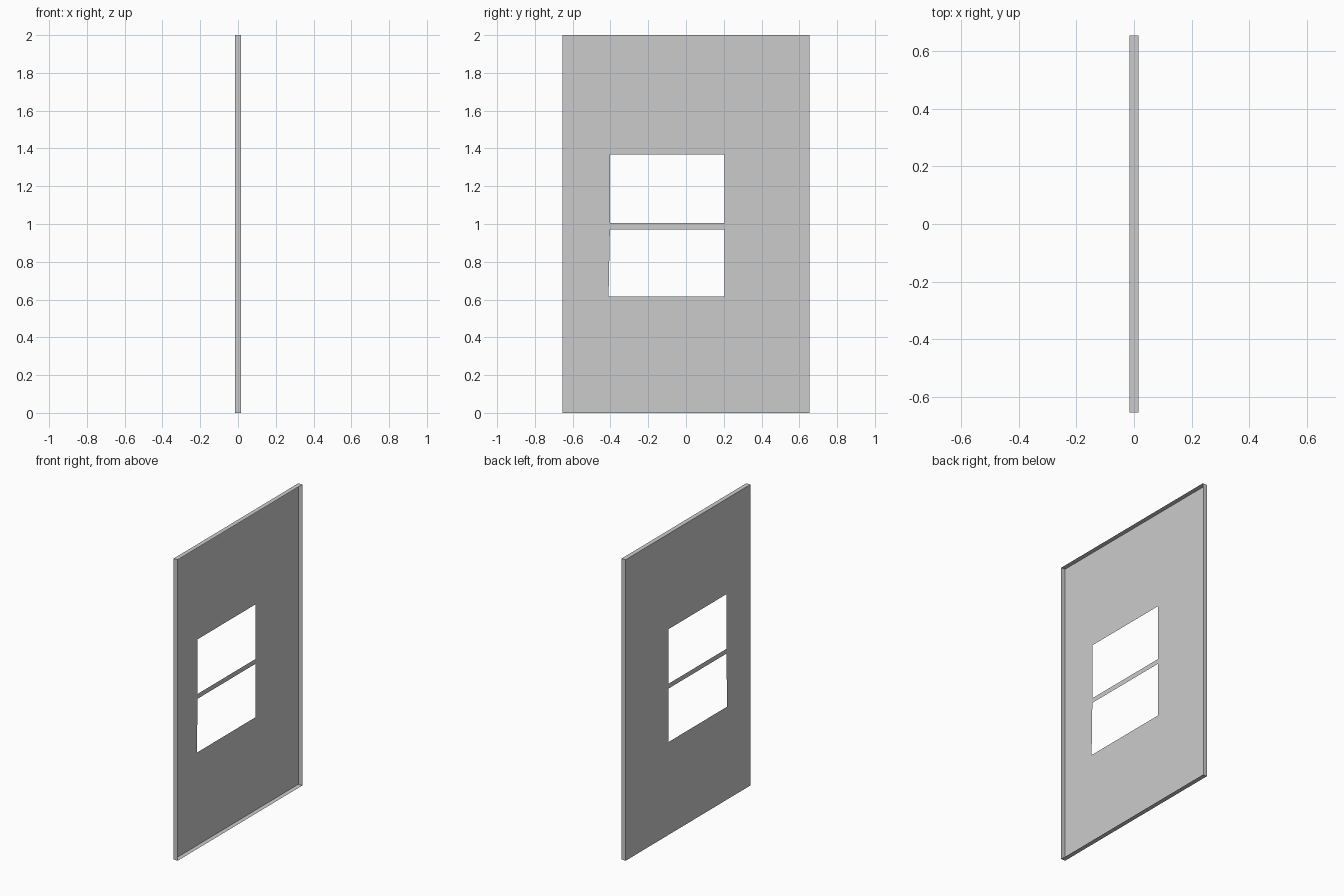
import bpy
import bmesh

if "Cube" in bpy.data.objects:
    bpy.data.objects.remove(bpy.data.objects["Cube"])

HALF_WIDTH, HEIGHT, DEPTH = 0.655, 2.0, 0.03
Y_LINES = [-HALF_WIDTH, -0.403, 0.205, HALF_WIDTH]
Z_LINES = [0.0, 0.617, 0.972, 1.004, 1.367, HEIGHT]
WINDOWS = {(1, 1), (1, 3)}  # column, row of the two openings

bm = bmesh.new()

# Thin sheet on the back plane, with two window openings left out
grid = [[bm.verts.new((-DEPTH / 2, y, z)) for z in Z_LINES] for y in Y_LINES]
grid[1][1].co.y = -0.41  # slightly skewed lower corner of the lower window
for i in range(len(Y_LINES) - 1):
    for j in range(len(Z_LINES) - 1):
        if (i, j) not in WINDOWS:
            bm.faces.new((grid[i][j], grid[i][j + 1],
                          grid[i + 1][j + 1], grid[i + 1][j]))

# Shallow rim folded forward around the outer edge; the +x side stays open
def on_outline(v):
    return abs(v.co.y) > HALF_WIDTH - 1e-4 or v.co.z < 1e-4 or v.co.z > HEIGHT - 1e-4

outer = [e for e in bm.edges if e.is_boundary and all(on_outline(v) for v in e.verts)]
new = bmesh.ops.extrude_edge_only(bm, edges=outer)["geom"]
bmesh.ops.translate(bm, vec=(DEPTH, 0, 0),
                    verts=[g for g in new if isinstance(g, bmesh.types.BMVert)])

# Face everything outward
bmesh.ops.recalc_face_normals(bm, faces=bm.faces)
bm.normal_update()
if max(f.normal.x for f in bm.faces) > 0.5:
    bmesh.ops.reverse_faces(bm, faces=bm.faces)

mesh = bpy.data.meshes.new("door_panel")
bm.to_mesh(mesh)
bm.free()
bpy.context.collection.objects.link(bpy.data.objects.new("door_panel", mesh))
